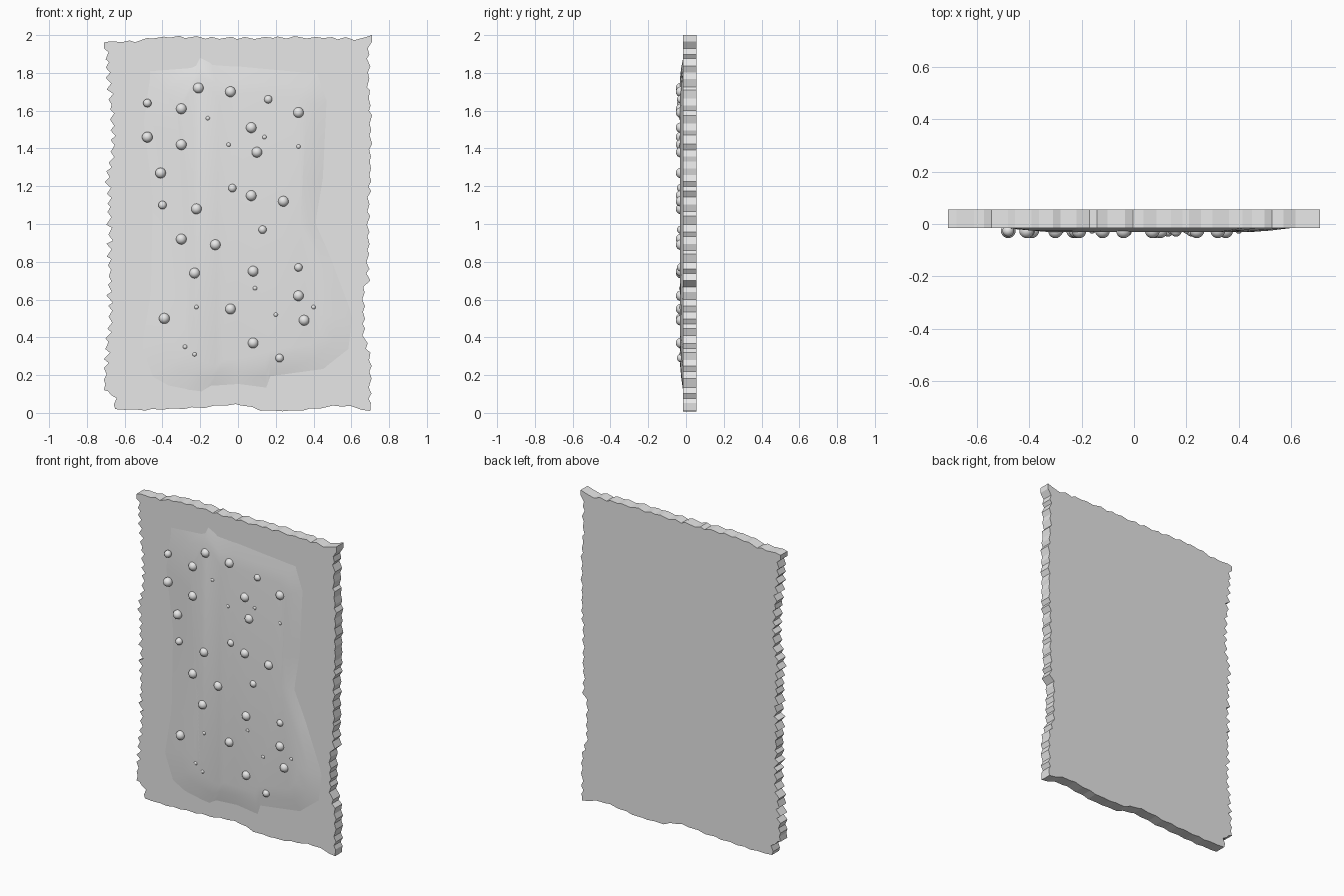
import bpy, bmesh, math, random
from mathutils import Vector, Matrix

random.seed(7)
if "Cube" in bpy.data.objects:
    bpy.data.objects.remove(bpy.data.objects["Cube"], do_unlink=True)

BACK, FRONT, RAISED = 0.055, -0.015, -0.031

stone = bpy.data.materials.new("plain_grey")
stone.use_nodes = True
stone.diffuse_color = (0.8, 0.8, 0.8, 1)
stone.node_tree.nodes["Principled BSDF"].inputs["Base Color"].default_value = stone.diffuse_color


def make_object(name, bm, smooth_angle=None):
    """Turn a bmesh into a named, coloured object."""
    mesh = bpy.data.meshes.new(name)
    bm.to_mesh(mesh)
    bm.free()
    mesh.materials.append(stone)
    obj = bpy.data.objects.new(name, mesh)
    bpy.context.collection.objects.link(obj)
    if smooth_angle:
        bpy.ops.object.select_all(action="DESELECT")
        obj.select_set(True)
        bpy.context.view_layer.objects.active = obj
        bpy.ops.object.shade_smooth_by_angle(angle=math.radians(smooth_angle))
    return obj


def torn_edge(guide, teeth, depth):
    """Walk along guide points and push alternate points in and out."""
    pts = [Vector(p) / 100 for p in guide]
    lengths = [(b - a).length for a, b in zip(pts, pts[1:])]
    total = sum(lengths)
    result = [pts[0]]
    for i in range(1, teeth):
        d = total * (i + random.uniform(-0.3, 0.3)) / teeth
        for a, b, l in zip(pts, pts[1:], lengths):
            if d <= l:
                break
            d -= l
        along = (b - a).normalized()
        out = Vector((along.y, -along.x))
        push = random.uniform(0.2, 1) * depth * (1 if i % 2 else -1)
        result.append(a + along * min(d, l) + out * push)
    return result


# Slab with a torn outline, running anticlockwise from the lower left
bottom = [(-65, 2), (-50, 1.5), (-20, 3), (0, 4.5), (14, 1), (30, 1), (55, 4), (70, 1)]
right = [(70, 1), (70, 28), (67, 40), (66, 65), (69, 70), (69, 100), (70, 130),
         (70, 160), (69, 180), (69, 190), (71, 200)]
top = [(71, 200), (66, 198), (30, 199), (0, 198.5), (-45, 199), (-50, 197), (-71, 196)]
left = [(-71, 196), (-69, 185), (-67, 160), (-66, 140), (-69, 125), (-68, 95),
        (-68, 50), (-70, 25), (-71, 12), (-65, 9), (-65, 2)]
outline = (torn_edge(bottom, 26, 0.006) + torn_edge(right, 60, 0.011)
           + torn_edge(top, 32, 0.008) + torn_edge(left, 72, 0.017))

bm = bmesh.new()
ring = [bm.verts.new((max(-0.71, min(0.71, p.x)), FRONT, max(0, min(2, p.y))))
        for p in outline]
face = bm.faces.new(ring)
grown = bmesh.ops.extrude_face_region(bm, geom=[face])
bmesh.ops.translate(bm, vec=(0, BACK - FRONT, 0),
                    verts=[g for g in grown["geom"] if isinstance(g, bmesh.types.BMVert)])
bmesh.ops.recalc_face_normals(bm, faces=bm.faces)
bmesh.ops.triangulate(bm, faces=[f for f in bm.faces if len(f.verts) > 4])
make_object("torn_slab", bm)

# Raised field: foot x, foot z, crest x, crest z, in hundredths
field = [
    (-38, 13, -25, 30), (-28, 11, -23, 29), (-20, 10, -12, 25), (-15, 13, -8, 28),
    (0, 14, 0, 28), (15, 12, 14, 27), (17, 18, 17, 33), (46, 22, 38, 36),
    (60, 33, 43, 42), (62, 50, 44, 52), (50, 82, 42, 76), (42, 100, 33, 100),
    (46, 124, 34, 124), (48, 166, 36, 160), (43, 181, 31, 167), (0, 185, -2, 168),
    (-14, 186, -10, 166), (-20, 189, -20, 178), (-22, 185, -24, 172),
    (-48, 183, -32, 160), (-52, 155, -29, 145), (-47, 115, -26, 115),
    (-48, 65, -27, 65), (-53, 35, -28, 45), (-47, 18, -27, 33),
]
bm = bmesh.new()
rings = []
for t, y in ((0, FRONT + 0.002), (0.55, -0.025), (1, RAISED)):
    rings.append([bm.verts.new(((a + (c - a) * t) / 100, y, (b + (d - b) * t) / 100))
                  for a, b, c, d in field])
count = len(field)
for low, high in zip(rings, rings[1:]):
    for i in range(count):
        j = (i + 1) % count
        bm.faces.new((low[i], low[j], high[j], high[i]))
cap = bm.faces.new(rings[-1])
bmesh.ops.triangulate(bm, faces=[cap])
make_object("raised_field", bm, 30)

# Round studs, grouped by radius, with how deep their centres sit
studs = {
    (0.028, -0.026): [
        (-21, 172), (-4, 170), (-30, 161), (32, 159), (-48, 146), (-30, 142), (7, 151),
        (10, 138), (-41, 127), (-22, 108), (7, 115), (24, 112), (-30, 92), (-12, 89),
        (-23, 74), (8, 75), (32, 62), (-39, 50), (-4, 55), (35, 49), (8, 37)],
    (0.022, -0.026): [
        (-48, 164), (16, 166), (-3, 119), (-40, 110), (13, 97), (32, 77), (22, 29)],
    (0.013, -0.024): [
        (-16, 156), (14, 146), (-5, 142), (32, 141), (9, 66), (-22, 56), (40, 56),
        (20, 52), (-28, 35), (-23, 31)],
}
bm = bmesh.new()
for (radius, depth), places in studs.items():
    for x, z in places:
        bmesh.ops.create_uvsphere(bm, u_segments=20, v_segments=12, radius=radius,
                                  matrix=Matrix.Translation((x / 100, depth, z / 100)))
make_object("round_studs", bm, 60)
